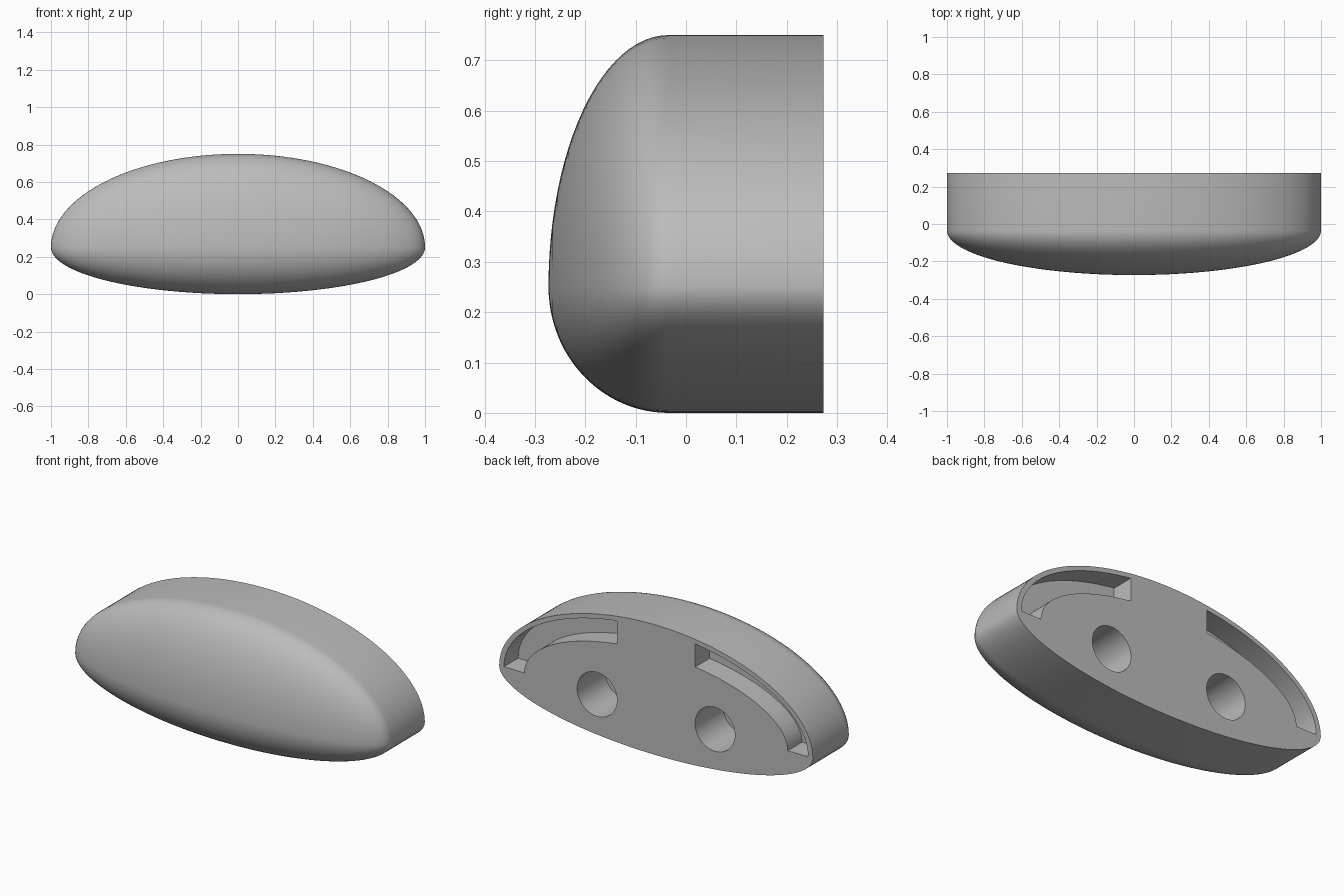
import bpy
import bmesh
from math import sin, cos, pi, acos

cube = bpy.data.objects.get("Cube")
if cube:
    bpy.data.objects.remove(cube, do_unlink=True)

MID_Z = 0.25      # height of the widest line
BACK = 0.273      # flat back
RIM = -0.035      # where the straight wall meets the dome
DOME = 0.238      # dome depth
SIDES = 128
DOME_RINGS = 24

grey = bpy.data.materials.new("plain grey")
grey.use_nodes = True
colour = (0.5, 0.5, 0.5, 1)
grey.diffuse_color = colour
grey.node_tree.nodes["Principled BSDF"].inputs["Base Color"].default_value = colour


def make_object(name, bm):
    bmesh.ops.recalc_face_normals(bm, faces=bm.faces)
    mesh = bpy.data.meshes.new(name)
    bm.to_mesh(mesh)
    bm.free()
    mesh.materials.append(grey)
    obj = bpy.data.objects.new(name, mesh)
    bpy.context.collection.objects.link(obj)
    return obj


def prism(name, outline, front, back):
    """Extrude an x-z outline along y."""
    bm = bmesh.new()
    face = bm.faces.new([bm.verts.new((x, front, z)) for x, z in outline])
    extruded = bmesh.ops.extrude_face_region(bm, geom=[face])["geom"]
    moved = [v for v in extruded if isinstance(v, bmesh.types.BMVert)]
    bmesh.ops.translate(bm, verts=moved, vec=(0, back - front, 0))
    return make_object(name, bm)


def body_ring(bm, scale, y):
    ring = []
    for i in range(SIDES):
        a = 2 * pi * i / SIDES
        height = 0.5 if sin(a) > 0 else 0.25
        ring.append(bm.verts.new((scale * cos(a), y, MID_Z + scale * height * sin(a))))
    return ring


# Body: straight wall with a domed front and a flat back
bm = bmesh.new()
rings = [body_ring(bm, 1, BACK)]
for k in range(DOME_RINGS):
    a = pi / 2 * k / DOME_RINGS
    rings.append(body_ring(bm, cos(a), RIM - DOME * sin(a)))
tip = bm.verts.new((0, RIM - DOME, MID_Z))
bm.faces.new(rings[0])
for r, s in zip(rings, rings[1:]):
    for i in range(SIDES):
        j = (i + 1) % SIDES
        bm.faces.new((r[i], r[j], s[j], s[i]))
for i in range(SIDES):
    bm.faces.new((rings[-1][i], rings[-1][(i + 1) % SIDES], tip))
body = make_object("body", bm)


def arc(width, height, side, steps=32):
    """Upper elliptical arc from the widest line inwards to the slot's inner end."""
    end = acos(0.25 / width)
    return [(side * width * cos(end * i / steps), MID_Z + height * sin(end * i / steps))
            for i in range(steps + 1)]


# Round sockets and curved slots in the back, one of each per side
cutters = []
for side, label in ((1, "left"), (-1, "right")):
    circle = [(side * 0.376 + 0.127 * cos(2 * pi * i / 48), MID_Z + 0.127 * sin(2 * pi * i / 48))
              for i in range(48)]
    cutters.append(prism(label + "_socket_cutter", circle, BACK - 0.255, BACK + 0.05))
    slot = arc(0.97, 0.473, side) + arc(0.84, 0.34, side)[::-1]
    cutters.append(prism(label + "_slot_cutter", slot, BACK - 0.13, BACK + 0.05))

bpy.context.view_layer.objects.active = body
for cutter in cutters:
    cutter.hide_render = True
    cut = body.modifiers.new(cutter.name, "BOOLEAN")
    cut.operation = "DIFFERENCE"
    cut.solver = "EXACT"
    cut.object = cutter
    bpy.ops.object.modifier_apply(modifier=cut.name)
    bpy.data.objects.remove(cutter, do_unlink=True)

# Smooth the curved surfaces, keep the edges crisp
bpy.ops.object.select_all(action="DESELECT")
body.select_set(True)
bpy.ops.object.shade_smooth_by_angle(angle=pi / 6)
